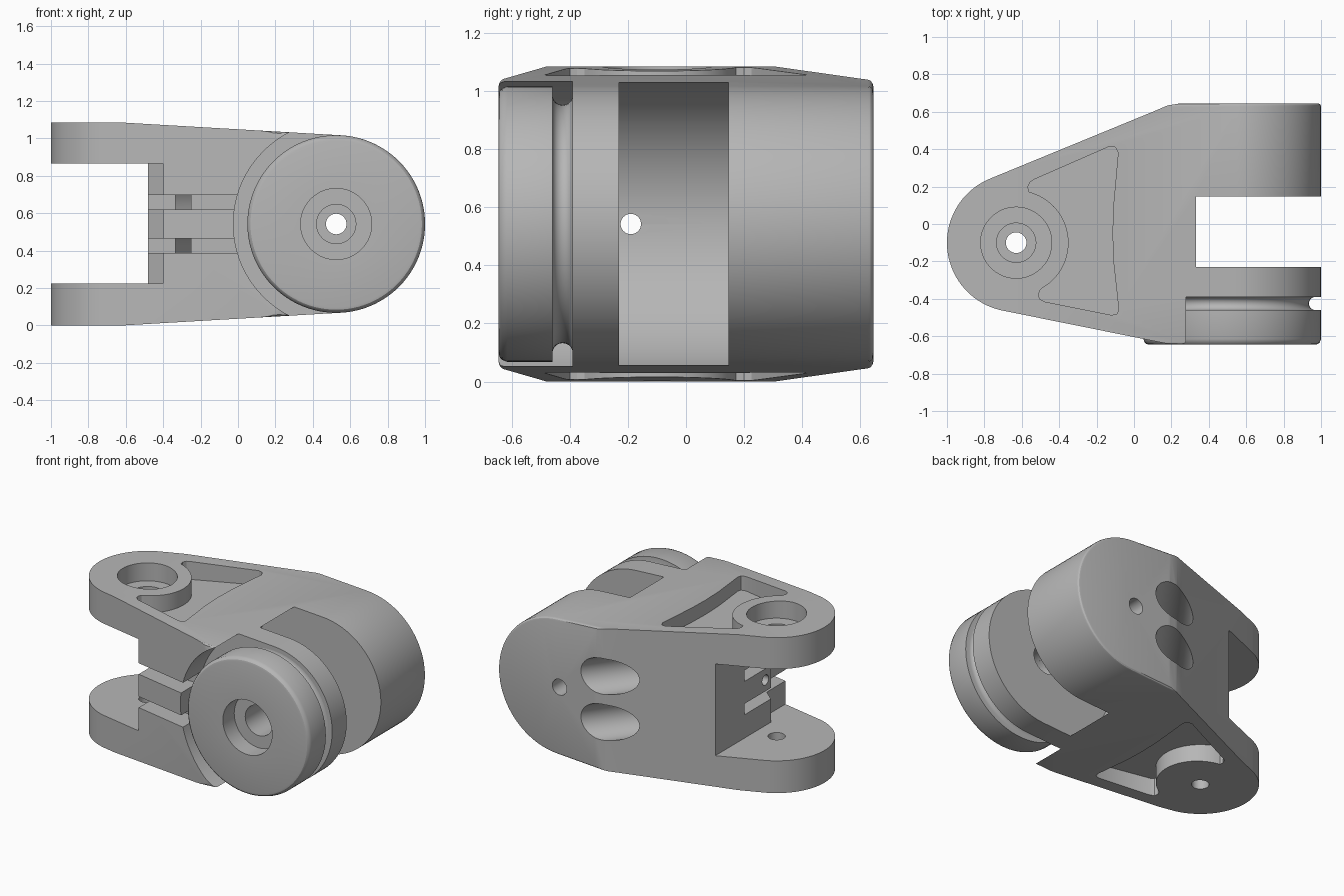
import bpy, bmesh, math
from mathutils import Vector, Matrix

if "Cube" in bpy.data.objects:
    bpy.data.objects.remove(bpy.data.objects["Cube"], do_unlink=True)

MID = 0.5425            # mid height
PIVOT = (-0.63, -0.1)   # vertical pin position in plan
AXLE = (0.525, MID)     # cross pin position in side profile

grey = bpy.data.materials.new("machined_grey")
grey.use_nodes = True
grey.diffuse_color = (0.47, 0.47, 0.47, 1)
grey.node_tree.nodes["Principled BSDF"].inputs["Base Color"].default_value = (0.47, 0.47, 0.47, 1)


def finish(bm, name):
    bmesh.ops.recalc_face_normals(bm, faces=bm.faces[:])
    mesh = bpy.data.meshes.new(name)
    bm.to_mesh(mesh)
    bm.free()
    mesh.materials.append(grey)
    ob = bpy.data.objects.new(name, mesh)
    bpy.context.collection.objects.link(ob)
    return ob


def arc(centre, radius, start, end, steps):
    angles = [math.radians(start + (end - start) * i / steps) for i in range(steps + 1)]
    return [(centre[0] + radius * math.cos(a), centre[1] + radius * math.sin(a)) for a in angles]


def prism(name, pts, lo, hi, axis="Z", bevel=0):
    """Extrude a 2D outline: plan (x, y) along Z, or profile (x, z) along Y."""
    place = (lambda p, h: (p[0], p[1], h)) if axis == "Z" else (lambda p, h: (p[0], h, p[1]))
    bm = bmesh.new()
    a = [bm.verts.new(place(p, lo)) for p in pts]
    b = [bm.verts.new(place(p, hi)) for p in pts]
    caps = [bm.faces.new(a), bm.faces.new(b)]
    for i in range(len(pts)):
        j = (i + 1) % len(pts)
        bm.faces.new((a[i], a[j], b[j], b[i]))
    bmesh.ops.recalc_face_normals(bm, faces=bm.faces[:])
    if bevel:
        edges = [e for f in caps for e in f.edges]
        bmesh.ops.bevel(bm, geom=edges, offset=bevel, segments=3, profile=0.5, affect="EDGES")
    return finish(bm, name)


def box(name, x, y, z):
    return prism(name, [(x[0], y[0]), (x[1], y[0]), (x[1], y[1]), (x[0], y[1])], *z)


def disc(name, centre, radius, lo, hi, axis):
    return prism(name, arc(centre, radius, 0, 360, 72)[:-1], lo, hi, axis)


def rod(name, start, end, radius):
    start, end = Vector(start), Vector(end)
    d = end - start
    bm = bmesh.new()
    bmesh.ops.create_cone(bm, cap_ends=True, segments=48, radius1=radius, radius2=radius, depth=d.length,
                          matrix=Matrix.Translation((start + end) / 2) @ d.to_track_quat("Z", "Y").to_matrix().to_4x4())
    return finish(bm, name)


def combine(ob, cutter, op="DIFFERENCE"):
    mod = ob.modifiers.new("cut", "BOOLEAN")
    mod.operation, mod.solver, mod.object = op, "EXACT", cutter
    bpy.context.view_layer.update()
    result = bpy.data.meshes.new_from_object(ob.evaluated_get(bpy.context.evaluated_depsgraph_get()))
    ob.modifiers.clear()
    ob.data = result
    bpy.data.objects.remove(cutter, do_unlink=True)


def smooth(ob):
    bpy.ops.object.select_all(action="DESELECT")
    ob.select_set(True)
    bpy.context.view_layer.objects.active = ob
    bpy.ops.object.shade_smooth_by_angle(angle=math.radians(28))


# Main body: side profile trimmed by the plan outline
side = [(-0.62, 2 * MID), (-1.1, 2 * MID), (-1.1, 0), (-0.62, 0)] + arc(AXLE, 0.475, -86.7, 86.7, 48)
body = prism("linkage_body", side, -0.645, 0.645, "Y", bevel=0.018)
plan = arc(PIVOT, 0.37, 112, 258.6, 40) + [(0.4, -0.685), (1.05, -0.685), (1.05, 0.66),
                                           (0.26, 0.647), (0.18, 0.634), (0.1, 0.6)]
combine(body, prism("plan_outline", plan, -0.2, 1.3), "INTERSECT")

# Fork slot between the upper and lower arms
slot = [(-1.2, -0.9), (-0.4, -0.9), (-0.4, -0.32), (-0.48, -0.25), (-0.48, 0.9), (-1.2, 0.9)]
combine(body, prism("fork_slot", slot, 0.225, 0.865))

# Rounded clearances: between the cheeks, and around the front wheel
combine(body, disc("cheek_slot", AXLE, 0.525, -0.23, 0.147, "Y"))
combine(body, disc("wheel_clearance", AXLE, 0.55, -0.8, -0.39, "Y"))

# Weight-saving pockets on both arms
pocket = arc(PIVOT, 0.28, -52, 76, 28) + [
    (-0.567, 0.2), (-0.555, 0.225), (-0.53, 0.24), (-0.13, 0.415), (-0.1, 0.41), (-0.085, 0.38),
    (-0.11, 0.1), (-0.115, -0.05), (-0.11, -0.2), (-0.082, -0.455), (-0.09, -0.48), (-0.12, -0.487),
    (-0.48, -0.415), (-0.505, -0.4), (-0.51, -0.375), (-0.5, -0.35)]
combine(body, prism("upper_pocket", pocket, 0.955, 1.3))
combine(body, prism("lower_pocket", pocket, -0.2, 2 * MID - 0.955))

# Vertical pin: counterbore, bushing seat, then through hole
for radius, bottom in ((0.19, 0.96), (0.105, 0.8), (0.055, -0.2)):
    combine(body, disc("pin_hole", PIVOT, radius, bottom, 1.3, "Z"))

# Cross pin: bushing seat in the front cheek, small hole in the back cheek
combine(body, disc("axle_seat", AXLE, 0.105, -0.7, -0.1, "Y"))
combine(body, disc("axle_hole", AXLE, 0.055, -0.05, 0.9, "Y"))

# Cable grooves on either side of the rib, with slanted passages from the back
for sign in (-1, 1):
    near, far = sorted((MID + sign * 0.078, MID + sign * 0.155))
    combine(body, box("groove_deep", (-0.6, -0.25), (-0.9, 0.04), (near, far)))
    combine(body, box("groove_shallow", (-0.3, 0.1), (-0.9, -0.42), (near, far)))
    z = MID + sign * 0.16
    combine(body, rod("cable_passage", (0.44, 0.96, z), (-0.28, 0.0, z), 0.125))
combine(body, rod("cable_hole", (-0.7, -0.19, MID), (0.3, -0.19, MID), 0.035))
smooth(body)

# Front wheel: lathed section with a cable groove and counterbore
section = [(0.105, -0.52), (0.19, -0.52), (0.19, -0.645), (0.445, -0.645), (0.458, -0.642), (0.468, -0.633),
           (0.475, -0.615), (0.475, -0.46)]
section += [(0.445 - 0.035 * math.sin(t), -0.425 - 0.035 * math.cos(t))
            for t in (math.pi * i / 10 for i in range(11))]
section += [(0.445, -0.38), (0.105, -0.38)]
bm = bmesh.new()
rings = []
for x, z in arc((0, 0), 1, 0, 360, 96)[:-1]:
    rings.append([bm.verts.new((AXLE[0] + r * x, y, AXLE[1] + r * z)) for r, y in section])
for i, ring in enumerate(rings):
    following = rings[(i + 1) % len(rings)]
    for j in range(len(section)):
        k = (j + 1) % len(section)
        bm.faces.new((ring[j], ring[k], following[k], following[j]))
smooth(finish(bm, "front_wheel"))
